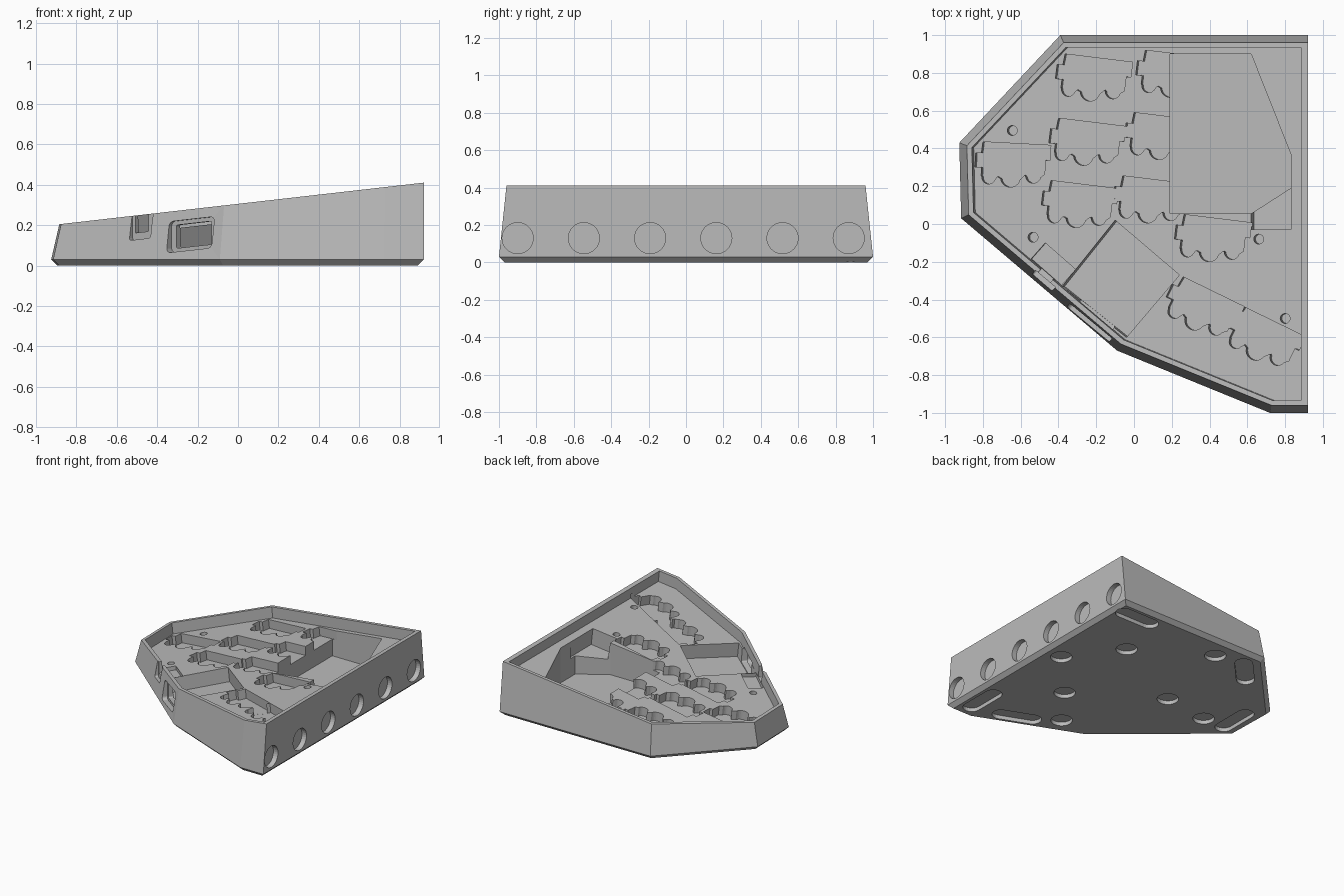
import bpy, bmesh
from math import cos, sin, pi, radians
from mathutils import Vector

cube = bpy.data.objects.get("Cube")
if cube:
    bpy.data.objects.remove(cube)

SLOPE = 0.114
RECESS = 0.085
OUTLINE = [(0.92, 1), (-0.39, 1), (-0.925, 0.43), (-0.915, 0.03),
           (-0.09, -0.67), (0.72, -1), (0.92, -1)]

grey = bpy.data.materials.new("plain grey")
grey.use_nodes = True
grey.diffuse_color = (0.5, 0.5, 0.5, 1)
grey.node_tree.nodes["Principled BSDF"].inputs["Base Color"].default_value = (0.5, 0.5, 0.5, 1)


def top_z(x):
    return 0.205 + SLOPE * (x + 0.88)


def inset(points, amount, right_amount):
    """Mitred inset of the outline; the straight right side has its own amount."""
    pts = [Vector(p) for p in points]
    n = len(pts)
    lines = []
    for i in range(n):
        a, b = pts[i], pts[(i + 1) % n]
        d = (b - a).normalized()
        inward = Vector((-d.y, d.x))
        lines.append((a + inward * (right_amount if i == n - 1 else amount), d))
    out = []
    for i in range(n):
        (p, d), (q, e) = lines[i - 1], lines[i]
        t = (q - p).cross(e) / d.cross(e)
        out.append(p + d * t)
    return out


def loft(name, rings):
    """Closed solid through matching rings of points."""
    bm = bmesh.new()
    loops = [[bm.verts.new(p) for p in ring] for ring in rings]
    n = len(loops[0])
    for a, b in zip(loops, loops[1:]):
        for i in range(n):
            j = (i + 1) % n
            bm.faces.new((a[i], a[j], b[j], b[i]))
    bm.faces.new(loops[0][::-1])
    bm.faces.new(loops[-1])
    bmesh.ops.recalc_face_normals(bm, faces=bm.faces)
    mesh = bpy.data.meshes.new(name)
    bm.to_mesh(mesh)
    bm.free()
    obj = bpy.data.objects.new(name, mesh)
    bpy.context.collection.objects.link(obj)
    return obj


cutters = []


def cut(name, rings):
    obj = loft(name, rings)
    obj.hide_render = True
    cutters.append(obj)


def tilted_cut(name, pts, start, depth, rise=0.03):
    """Pocket square to the sloping top, starting 'start' below it."""
    def ring(d):
        return [(x + SLOPE * d, y, top_z(x) - start - d) for x, y in pts]
    cut(name, [ring(depth), ring(-rise)])


def arc(cx, cy, r, a0, a1, n=12):
    return [(cx + r * cos(radians(a0 + (a1 - a0) * i / n)),
             cy + r * sin(radians(a0 + (a1 - a0) * i / n))) for i in range(n + 1)]


def circle(cx, cy, r):
    return arc(cx, cy, r, 0, 348.75, 31)


def place(pts, x, y, angle):
    c, s = cos(radians(angle)), sin(radians(angle))
    return [(x + c * px - s * py, y + s * px + c * py) for px, py in pts]


# Tapered shell: chamfered foot, widest line, sloping rim
rim = inset(OUTLINE, 0.04, 0)
case = loft("keyboard_case", [
    [(p.x, p.y, 0) for p in inset(OUTLINE, 0.03, 0.03)],
    [(x, y, 0.03) for x, y in OUTLINE],
    [(p.x, p.y, top_z(p.x)) for p in rim]])
case.data.materials.append(grey)

# Plate recess inside the rim
tilted_cut("plate_recess", inset(OUTLINE, 0.066, 0.035), 0, RECESS, 0.05)

# Deep battery pocket with a level floor, plus its corner notch
pocket = [(0.19, 0.055), (0.62, 0.055), (0.83, 0.19), (0.83, 0.37), (0.62, 0.9), (0.19, 0.9)]
cut("battery_pocket", [[(x, y, z) for x, y in pocket] for z in (0.04, 0.36)])
tilted_cut("pocket_notch", [(0.62, -0.03), (0.83, -0.03), (0.83, 0.25), (0.62, 0.25)], RECESS, 0.13)

# Controller and switch pockets
tilted_cut("controller_pocket", [(-0.1, 0.02), (0.24, -0.27), (-0.04, -0.6), (-0.38, -0.33)], RECESS, 0.11)
tilted_cut("switch_pocket", [(-0.47, -0.1), (-0.31, -0.24), (-0.385, -0.325), (-0.545, -0.185)], RECESS, 0.03)

# Key socket pockets: tabs at the sides, three scallops below
socket = [(0, 0), (-0.005, -0.06), (-0.035, -0.06), (-0.035, -0.135), (0, -0.135), (0, -0.18)]
socket += arc(0.04, -0.185, 0.036, 180, 340) + [(0.085, -0.18)]
socket += arc(0.155, -0.18, 0.052, 190, 350) + [(0.23, -0.165)]
socket += arc(0.275, -0.165, 0.04, 190, 350)
socket += [(0.335, -0.155), (0.335, -0.08), (0.36, -0.08), (0.36, 0)]
for i, (x, y, angle) in enumerate([
        (-0.365, 0.9, -7), (0.06, 0.92, -7), (-0.4, 0.56, -7), (0.0, 0.59, -7),
        (-0.8, 0.435, -3), (-0.44, 0.23, -7), (-0.06, 0.255, -7), (0.265, 0.05, -7),
        (0.26, -0.28, -26), (0.585, -0.44, -26)]):
    tilted_cut("key_socket", place(socket, x, y, angle), RECESS, 0.07 + 0.0004 * i)

# Screw holes
for x, y in [(-0.645, 0.495), (-0.535, -0.07), (0.66, -0.08), (0.8, -0.5)]:
    tilted_cut("screw_hole", circle(x, y, 0.026), RECESS, 0.08)

# Round magnet seats along the right side
for i in range(6):
    seat = circle(-0.9 + 0.354 * i, 0.13, 0.083)
    cut("side_magnet_seat", [[(x, y, z) for y, z in seat] for x in (0.88, 1)])

# Round seats and rounded foot slots underneath
for x, y in [(0.77, 0.1), (0.48, 0.49), (-0.07, 0.83), (0.42, -0.28),
             (-0.21, 0.13), (0.18, -0.6), (-0.59, 0.08)]:
    cut("base_magnet_seat", [[(px, py, z) for px, py in circle(x, y, 0.078)] for z in (-0.05, 0.03)])
slot = arc(0.12, 0, 0.065, -90, 90) + arc(-0.12, 0, 0.065, 90, 270)
for x, y, angle in [(0.71, 0.88, 0), (-0.38, 0.79, 47), (-0.78, 0.2, 90),
                    (0.46, -0.77, -22), (0.8, -0.75, 90)]:
    cut("foot_slot", [[(px, py, z) for px, py in place(slot, x, y, angle)] for z in (-0.05, 0.03)])

# Openings through the slanted front wall
start, end = Vector((*OUTLINE[3], 0)), Vector((*OUTLINE[4], 0))
along = (end - start).normalized()
outward = Vector((along.y, -along.x, 0))


def wall_cut(name, x, z0, z1, width, r, depth):
    centre = start + along * ((x - start.x) / along.x) + Vector((0, 0, (z0 + z1) / 2))
    w, h = width / 2 - r, (z1 - z0) / 2 - r
    shape = (arc(w, h, r, 0, 90, 6) + arc(-w, h, r, 90, 180, 6)
             + arc(-w, -h, r, 180, 270, 6) + arc(w, -h, r, 270, 360, 6))
    tilt = along + Vector((0, 0, SLOPE * along.x))
    cut(name, [[centre + tilt * s + Vector((0, 0, t)) + outward * d for s, t in shape]
               for d in (-depth, 0.06)])


wall_cut("cable_surround", -0.247, 0.075, 0.23, 0.29, 0.025, 0.045)
wall_cut("cable_opening", -0.247, 0.095, 0.21, 0.23, 0.01, 0.12)
wall_cut("switch_surround", -0.498, 0.13, 0.34, 0.138, 0.012, 0.045)
wall_cut("switch_opening", -0.505, 0.165, 0.36, 0.085, 0.005, 0.1)

# Carve everything, then drop the cutters
for c in cutters:
    mod = case.modifiers.new(c.name, 'BOOLEAN')
    mod.operation = 'DIFFERENCE'
    mod.solver = 'EXACT'
    mod.object = c
bpy.context.view_layer.update()
carved = bpy.data.meshes.new_from_object(case.evaluated_get(bpy.context.evaluated_depsgraph_get()))
case.modifiers.clear()
case.data = carved
case.data.materials.clear()
case.data.materials.append(grey)
for face in case.data.polygons:
    face.material_index = 0
for c in cutters:
    bpy.data.objects.remove(c)
